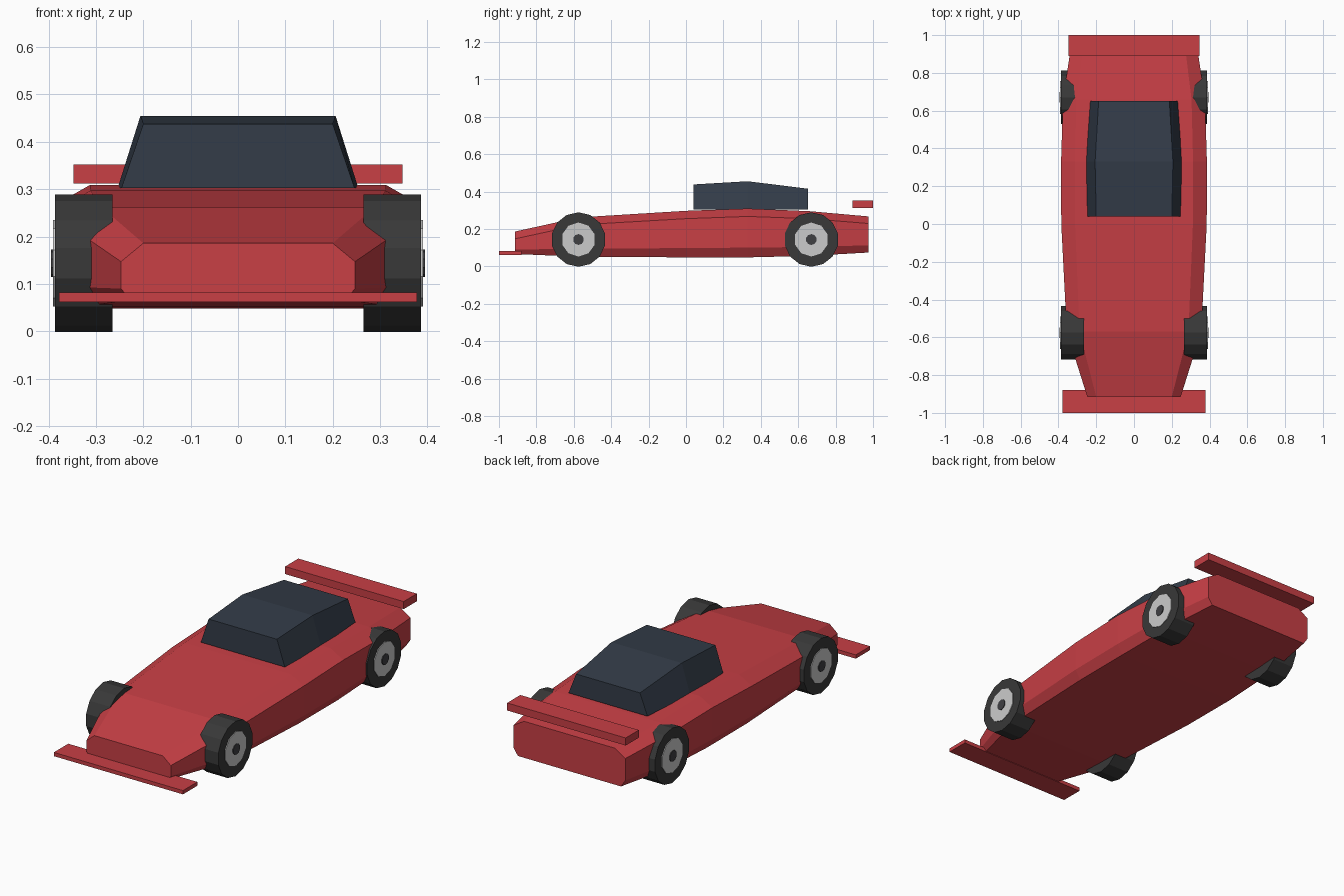
import bpy, bmesh, math
from mathutils import Matrix

if "Cube" in bpy.data.objects:
    bpy.data.objects.remove(bpy.data.objects["Cube"])


def material(name, rgb):
    m = bpy.data.materials.new(name)
    m.diffuse_color = (*rgb, 1)
    m.use_nodes = True
    m.node_tree.nodes["Principled BSDF"].inputs["Base Color"].default_value = m.diffuse_color
    return m


RED = material("red_paint", (0.58, 0.05, 0.06))
GLASS = material("dark_glass", (0.033, 0.045, 0.065))
RUBBER = material("rubber", (0.04, 0.04, 0.04))
METAL = material("rim_metal", (0.58, 0.59, 0.60))
DARK = material("hub_dark", (0.05, 0.05, 0.055))


def finish(name, bm, mat):
    bmesh.ops.recalc_face_normals(bm, faces=bm.faces[:])
    me = bpy.data.meshes.new(name)
    bm.to_mesh(me)
    bm.free()
    me.materials.append(mat)
    ob = bpy.data.objects.new(name, me)
    bpy.context.collection.objects.link(ob)
    return ob


def loft(name, sections, mat):
    """Skin mirrored half-sections: each is (y, [(x, z) from bottom to top])."""
    bm = bmesh.new()
    rings = []
    for y, half in sections:
        pts = half + [(-x, z) for x, z in reversed(half)]
        rings.append([bm.verts.new((x, y, z)) for x, z in pts])
    n = len(rings[0])
    for a, b in zip(rings, rings[1:]):
        for i in range(n):
            j = (i + 1) % n
            bm.faces.new((a[i], a[j], b[j], b[i]))
    bm.faces.new(rings[0])
    bm.faces.new(rings[-1])
    return finish(name, bm, mat)


def box(name, x, y0, y1, z0, z1, mat):
    return loft(name, [(y, [(x, z0), (x, z1)]) for y in (y0, y1)], mat)


def disc(name, x0, x1, y, z, radius, sides, mat):
    """Cylinder along x with a flat facet on top."""
    bm = bmesh.new()
    bmesh.ops.create_cone(bm, cap_ends=True, segments=sides, radius1=radius,
                          radius2=radius, depth=abs(x1 - x0))
    turn = Matrix.Rotation(math.pi / sides, 4, 'X') @ Matrix.Rotation(math.pi / 2, 4, 'Y')
    bmesh.ops.transform(bm, verts=bm.verts[:],
                        matrix=Matrix.Translation(((x0 + x1) / 2, y, z)) @ turn)
    return finish(name, bm, mat)


# Body: y, half width, bottom z, shoulder z, top z
stations = [
    (-0.915, 0.247, 0.066, 0.147, 0.186),
    (-0.57, 0.356, 0.052, 0.222, 0.262),
    (0.00, 0.385, 0.048, 0.255, 0.297),
    (0.33, 0.386, 0.048, 0.267, 0.309),
    (0.66, 0.376, 0.056, 0.255, 0.295),
    (0.975, 0.328, 0.074, 0.229, 0.267),
]
loft("body", [(y, [(0.92 * w, b), (w, b + 0.2 * (t - b)), (w, s), (0.81 * w, t)])
              for y, w, b, s, t in stations], RED)

# Cockpit canopy
loft("canopy", [(0.04, [(0.246, 0.303), (0.200, 0.438)]),
                (0.33, [(0.254, 0.303), (0.206, 0.455)]),
                (0.652, [(0.231, 0.303), (0.187, 0.415)])], GLASS)

# Front splitter and rear wing
box("front_splitter", 0.378, -1.0, -0.88, 0.062, 0.082, RED)
box("rear_wing", 0.347, 0.89, 1.0, 0.312, 0.352, RED)

# Wheels
for end, y in (("front", -0.575), ("rear", 0.67)):
    for side, s in (("right", 1), ("left", -1)):
        tag = f"{end}_{side}"
        disc(f"{tag}_tyre", s * 0.265, s * 0.387, y, 0.1435, 0.1455, 14, RUBBER)
        disc(f"{tag}_rim", s * 0.30, s * 0.391, y, 0.1435, 0.091, 10, METAL)
        disc(f"{tag}_hub", s * 0.31, s * 0.395, y, 0.1435, 0.029, 10, DARK)
